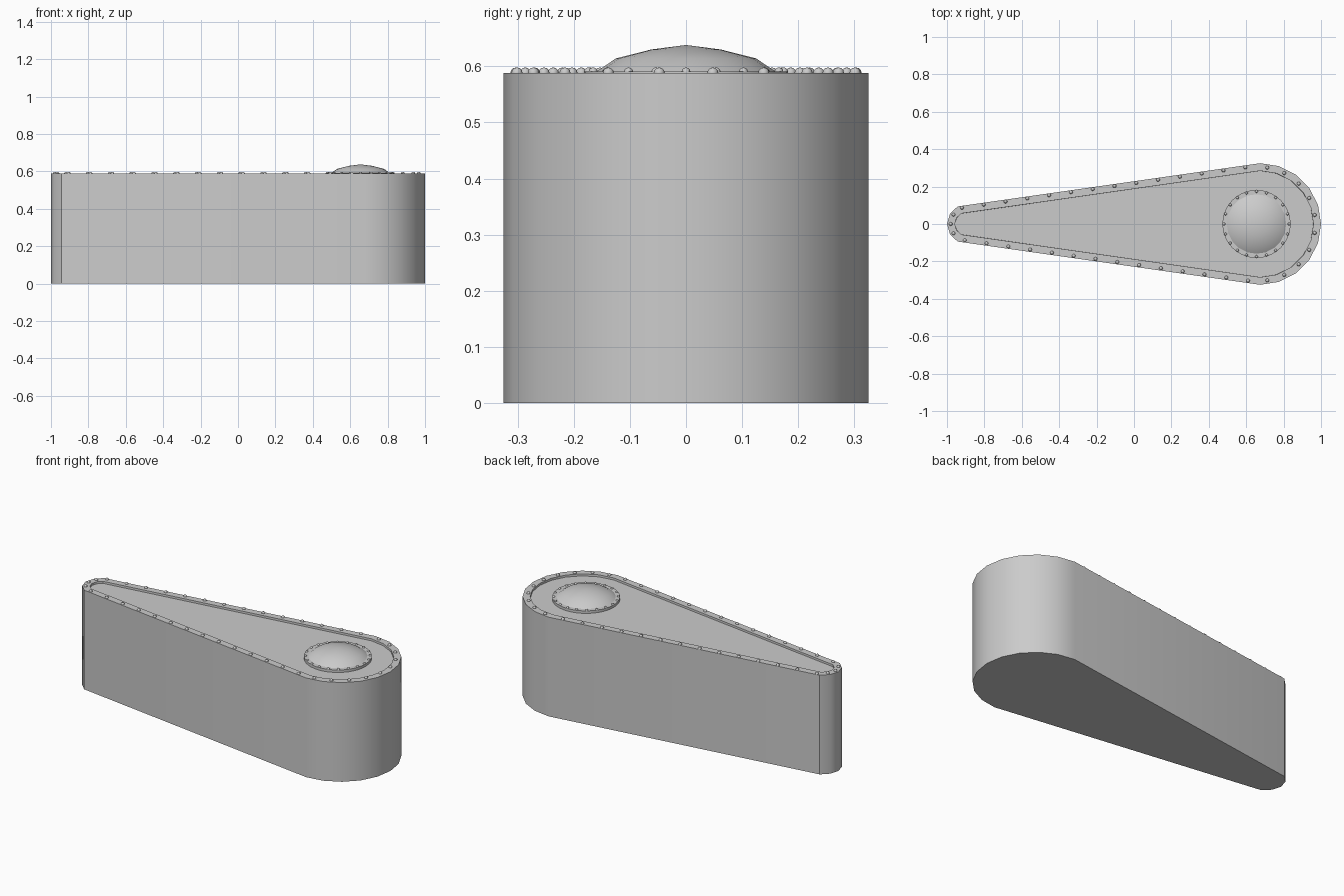
import bpy, bmesh
from math import sin, cos, pi, radians
from mathutils import Matrix, Vector

if "Cube" in bpy.data.objects:
    bpy.data.objects.remove(bpy.data.objects["Cube"])

TOP = 0.588          # height of the rim
CX = 0.655           # dome centre


def finish(bm, name, angle=35):
    bmesh.ops.recalc_face_normals(bm, faces=bm.faces)
    mesh = bpy.data.meshes.new(name)
    bm.to_mesh(mesh)
    bm.free()
    ob = bpy.data.objects.new(name, mesh)
    bpy.context.collection.objects.link(ob)
    bpy.ops.object.select_all(action='DESELECT')
    ob.select_set(True)
    bpy.context.view_layer.objects.active = ob
    bpy.ops.object.shade_smooth_by_angle(angle=radians(angle))
    return ob


def lathe(name, profile, sides, x):
    bm = bmesh.new()
    verts = [bm.verts.new((r, 0, z)) for r, z in profile]
    edges = [bm.edges.new(p) for p in zip(verts, verts[1:])]
    bmesh.ops.spin(bm, geom=verts + edges, cent=(0, 0, 0), axis=(0, 0, 1),
                   angle=2 * pi, steps=sides)
    bmesh.ops.remove_doubles(bm, verts=bm.verts, dist=1e-4)
    bmesh.ops.translate(bm, verts=bm.verts, vec=(x, 0, 0))
    return finish(bm, name, 30)


def rivets(name, points, z, radius):
    bm = bmesh.new()
    for x, y in points:
        bmesh.ops.create_uvsphere(bm, u_segments=8, v_segments=6, radius=radius,
                                  matrix=Matrix.Translation((x, y, z)))
    return finish(bm, name, 60)


# Teardrop body with a raised rim around a sunken top panel
outline = [(0.675 + 0.325 * cos(radians(a)), 0.325 * sin(radians(a)))
           for a in range(-90, 91, 18)]
outline += [(-0.943, 0.094), (-0.984, 0.054), (-1, 0), (-0.984, -0.054), (-0.943, -0.094)]
bm = bmesh.new()
base = bm.faces.new([bm.verts.new((x, y, 0)) for x, y in outline])
ext = bmesh.ops.extrude_face_region(bm, geom=[base], use_keep_orig=True)
bmesh.ops.translate(bm, verts=[v for v in ext['geom'] if isinstance(v, bmesh.types.BMVert)],
                    vec=(0, 0, TOP))
bmesh.ops.recalc_face_normals(bm, faces=bm.faces)
panel = max(bm.faces, key=lambda f: f.calc_center_median().z)
bmesh.ops.inset_individual(bm, faces=[panel], thickness=0.04, use_even_offset=True)
bmesh.ops.inset_individual(bm, faces=[panel], thickness=0.0005, use_even_offset=True)
bmesh.ops.translate(bm, verts=panel.verts[:], vec=(0, 0, -0.012))
finish(bm, "body")

# Domed cap with its flange
lathe("flange", [(0, 0.57), (0.182, 0.57), (0.182, 0.591), (0, 0.591)], 40, CX)
lathe("dome", [(0.162, 0.589), (0.125, 0.614), (0.062, 0.630), (0, 0.638)], 20, CX)

# Rivets along the rim: both straight sides, the round end and the tip
pts = []
for side, shift in ((1, 0), (-1, 0.015)):
    a, b = Vector((-0.92 + shift, 0.087)), Vector((0.595 + shift, 0.303))
    for i in range(14):
        p = a.lerp(b, i / 13)
        pts.append((p.x, side * p.y))
pts += [(0.665 + 0.305 * cos(radians(t)), 0.305 * sin(radians(t))) for t in range(-81, 82, 18)]
pts += [(-0.965, 0.05), (-0.98, 0), (-0.965, -0.05)]
rivets("rim_rivets", pts, TOP, 0.01)

# Rivets around the flange
rivets("flange_rivets", [(CX + 0.174 * cos(i * pi / 10), 0.174 * sin(i * pi / 10))
                         for i in range(20)], 0.59, 0.008)
